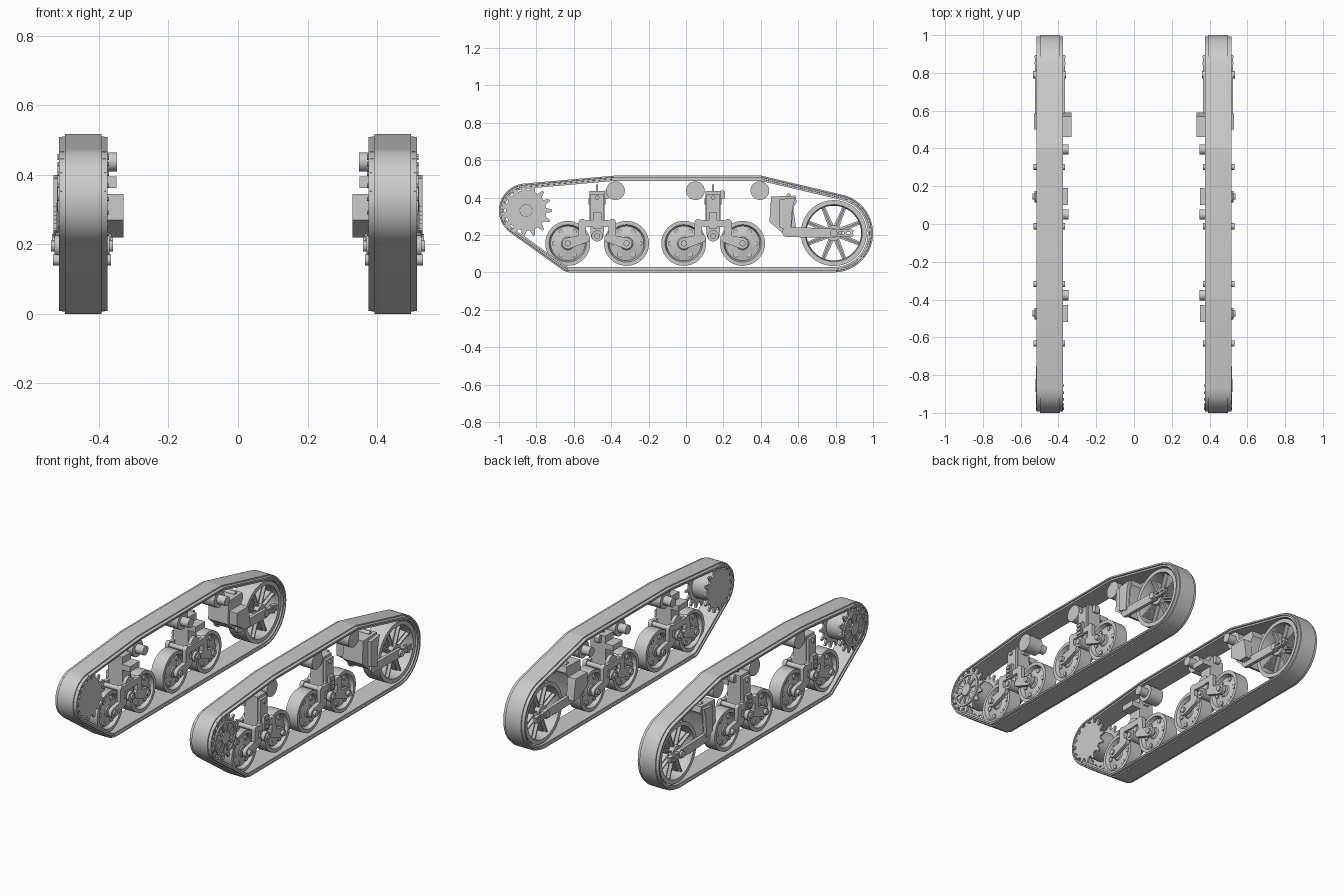
import bpy, bmesh
from math import cos, sin, tau, pi

if "Cube" in bpy.data.objects:
    bpy.data.objects.remove(bpy.data.objects["Cube"])

grey = bpy.data.materials.new("plain grey")
grey.use_nodes = True
grey.diffuse_color = (0.6, 0.6, 0.6, 1)
grey.node_tree.nodes["Principled BSDF"].inputs["Base Color"].default_value = grey.diffuse_color

MID = 0.445          # centre of a track across x
made = []


def hull(circles, n=32):
    """Convex outline round circles (y, z, r), kept as circle + angle."""
    pts = sorted((round(y + r * cos(tau * k / n), 6), round(z + r * sin(tau * k / n), 6), y, z, r, tau * k / n)
                 for y, z, r in circles for k in range(n))

    def chain(seq):
        out = []
        for p in seq:
            while len(out) > 1 and ((out[-1][0] - out[-2][0]) * (p[1] - out[-2][1])
                                    - (out[-1][1] - out[-2][1]) * (p[0] - out[-2][0])) <= 1e-8:
                out.pop()
            out.append(p)
        return out[:-1]
    return [p[2:] for p in chain(pts) + chain(pts[::-1])]


def prism(bm, pts, x0, x1):
    """Extrude a y-z outline from x0 to x1."""
    a = [bm.verts.new((x0, y, z)) for y, z in pts]
    b = [bm.verts.new((x1, y, z)) for y, z in pts]
    bm.faces.new(a)
    bm.faces.new(b[::-1])
    for i in range(len(a)):
        bm.faces.new((a[i - 1], a[i], b[i], b[i - 1]))


def rounded(bm, circles, x0, x1, n=24):
    prism(bm, [(y + r * cos(a), z + r * sin(a)) for y, z, r, a in hull(circles, n)], x0, x1)


def disc(bm, y, z, r, x0, x1, n=32):
    rounded(bm, [(y, z, r)], x0, x1, n)


def box(bm, x0, x1, y0, y1, z0, z1):
    prism(bm, [(y0, z0), (y1, z0), (y1, z1), (y0, z1)], x0, x1)


def skin(bm, rings):
    """Closed grid of faces through closed rings."""
    rows = [[bm.verts.new(p) for p in ring] for ring in rings]
    for i in range(len(rows)):
        for j in range(len(rows[0])):
            bm.faces.new((rows[i - 1][j - 1], rows[i][j - 1], rows[i][j], rows[i - 1][j]))


def lathe(bm, section, y, z, n=48):
    """Spin a closed (x offset, radius) section round an axle."""
    skin(bm, [[(MID + x, y + r * cos(tau * k / n), z + r * sin(tau * k / n)) for x, r in section]
              for k in range(n)])


def finish(bm, name):
    bmesh.ops.recalc_face_normals(bm, faces=bm.faces)
    mesh = bpy.data.meshes.new(name)
    bm.to_mesh(mesh)
    bm.free()
    mesh.materials.append(grey)
    ob = bpy.data.objects.new(name, mesh)
    bpy.context.collection.objects.link(ob)
    ob.modifiers.new("other_side", "MIRROR").use_axis = (True, False, False)
    made.append(ob)


SPROCKET, IDLER = (-0.855, 0.33), (0.79, 0.21)

# Track belt: stepped cross-section swept round the running gear
route = hull([(*SPROCKET, 0.145), (*IDLER, 0.21), (-0.62, 0.07, 0.07),
              (-0.38, 0.457, 0.06), (0.395, 0.457, 0.06)], 64)
section = [(-0.07, 0.008), (-0.052, 0.007), (-0.052, 0), (0.052, 0), (0.052, 0.007), (0.07, 0.008),
           (0.07, 0.017), (0.062, 0.018), (0.062, 0.028), (-0.062, 0.028), (-0.062, 0.018), (-0.07, 0.017)]
bm = bmesh.new()
skin(bm, [[(MID + x, y + (r - d) * cos(a), z + (r - d) * sin(a)) for x, d in section]
          for y, z, r, a in route])
finish(bm, "track_belt")

# Drive sprocket: two toothed discs, drum between, spoked outer face
bm = bmesh.new()
sy, sz = SPROCKET
teeth = 15
gear = []
for t in range(teeth):
    for f, r in ((-0.32, 0.108), (-0.1, 0.138), (0.1, 0.138), (0.32, 0.108)):
        a = tau * (t + f) / teeth
        gear.append((sy + r * cos(a), sz + r * sin(a)))
for side in (-1, 1):
    prism(bm, gear, MID + side * 0.055, MID + side * 0.066)
    # Bolt heads round the wrapped part of the sprocket
    for k in range(9):
        a = pi * (0.5 + 0.1 * k)
        disc(bm, sy + 0.124 * cos(a), sz + 0.124 * sin(a), 0.006, MID + side * 0.06, MID + side * 0.074, 8)
disc(bm, sy, sz, 0.085, MID - 0.055, MID + 0.055)
lathe(bm, [(0.06, 0.1), (0.074, 0.1), (0.074, 0.086), (0.06, 0.086)], sy, sz)
for k in range(10):
    a = tau * k / 10
    rounded(bm, [(sy + 0.03 * cos(a), sz + 0.03 * sin(a), 0.004),
                 (sy + 0.088 * cos(a), sz + 0.088 * sin(a), 0.008)], MID + 0.06, MID + 0.072, 8)
disc(bm, sy, sz, 0.035, MID + 0.06, MID + 0.076)
finish(bm, "drive_sprocket")

# Spoked idler wheel
bm = bmesh.new()
iy, iz = IDLER
lathe(bm, [(-0.055, 0.176), (0.055, 0.176), (0.055, 0.152), (0.02, 0.146), (-0.02, 0.146), (-0.055, 0.152)], iy, iz, 64)
for k in range(8):
    a = tau * (k + 0.5) / 8
    c, s = cos(a), sin(a)
    rounded(bm, [(iy + 0.03 * c, iz + 0.03 * s, 0.015), (iy + 0.15 * c, iz + 0.15 * s, 0.01)], MID - 0.02, MID + 0.02, 12)
    rounded(bm, [(iy + 0.03 * c, iz + 0.03 * s, 0.005), (iy + 0.15 * c, iz + 0.15 * s, 0.004)], MID - 0.04, MID + 0.04, 8)
disc(bm, iy, iz, 0.042, MID - 0.05, MID + 0.05)
disc(bm, iy, iz, 0.02, 0.36, 0.535)
finish(bm, "idler_wheel")

# Idler bracket with fork arms and tension adjusters
bm = bmesh.new()
bracket = [(0.455, 0.405), (0.585, 0.41), (0.592, 0.375), (0.575, 0.35), (0.565, 0.25),
           (0.55, 0.195), (0.51, 0.215), (0.446, 0.27)]
prism(bm, bracket, 0.38, 0.51)
prism(bm, [(0.46, 0.27), (0.535, 0.22), (0.59, 0.22), (0.58, 0.3), (0.57, 0.345), (0.46, 0.345)], 0.33, 0.38)
prism(bm, [(0.5, 0.24), (0.56, 0.22), (0.57, 0.35), (0.585, 0.4), (0.5, 0.39)], 0.51, 0.53)
disc(bm, 0.55, 0.41, 0.012, 0.4, 0.49, 12)
for x0, x1 in ((0.365, 0.385), (0.503, 0.523)):
    rounded(bm, [(0.54, 0.215, 0.026), (0.77, iz, 0.02), (iy, iz, 0.026)], x0, x1)
    for dz in (-0.012, 0.012):
        rounded(bm, [(iy, iz + dz, 0.006), (0.89, iz + dz, 0.006)], x0, x1, 8)
    box(bm, x0 - 0.003, x1 + 0.003, 0.845, 0.858, iz - 0.022, iz + 0.022)
    box(bm, x0 - 0.003, x1 + 0.003, 0.878, 0.89, iz - 0.018, iz + 0.018)
finish(bm, "idler_bracket")

# Road wheels: dished, with a ring of raised bumps
bm = bmesh.new()
half = [(0.04, 0.12), (0.04, 0.1), (0.016, 0.092), (0.028, 0.035), (0.034, 0.03), (0.034, 0.008)]
dish = half + [(-x, r) for x, r in half[::-1]]
BOGIES = (-0.475, 0.145)
AXLE_Z = 0.155
for by in BOGIES:
    for s in (-1, 1):
        wy = by + s * 0.157
        lathe(bm, dish, wy, AXLE_Z)
        for k in range(6):
            a = tau * k / 6
            disc(bm, wy + 0.072 * cos(a), AXLE_Z + 0.072 * sin(a), 0.013, MID - 0.028, MID + 0.028, 12)
        disc(bm, wy, AXLE_Z, 0.016, 0.365, 0.532, 16)
finish(bm, "road_wheels")

# Suspension bogies: upright, swing arms both sides, pivot and brackets
bm = bmesh.new()
for by in BOGIES:
    box(bm, 0.405, 0.49, by - 0.04, by + 0.04, 0.27, 0.435)
    rounded(bm, [(by, 0.2, 0.034), (by, 0.27, 0.04)], 0.385, 0.505)
    box(bm, 0.35, 0.41, by - 0.045, by + 0.045, 0.362, 0.395)
    box(bm, 0.49, 0.505, by - 0.035, by + 0.035, 0.25, 0.42)
    # Layered spring block and bolts on the outer face
    box(bm, 0.505, 0.522, by - 0.022, by + 0.022, 0.235, 0.32)
    for k in range(3):
        box(bm, 0.515, 0.53, by - 0.016, by + 0.016, 0.245 + 0.025 * k, 0.26 + 0.025 * k)
    disc(bm, by, 0.4, 0.012, 0.5, 0.515, 12)
    # Pin and lifting loop
    box(bm, 0.44, 0.45, by - 0.005, by + 0.005, 0.43, 0.47)
    rounded(bm, [(by + 0.05, 0.405, 0.014), (by + 0.05, 0.425, 0.014)], 0.43, 0.46, 16)
    disc(bm, by, 0.195, 0.03, 0.37, 0.528)
    disc(bm, by, 0.195, 0.016, 0.36, 0.538, 12)
    for s in (-1, 1):
        for x0, x1 in ((0.375, 0.398), (0.492, 0.515)):
            rounded(bm, [(by + s * 0.157, AXLE_Z, 0.03), (by + s * 0.06, 0.182, 0.022)], x0, x1)
            rounded(bm, [(by + s * 0.082, 0.19, 0.02), (by + s * 0.08, 0.265, 0.02)], x0, x1)
            rounded(bm, [(by, 0.26, 0.02), (by + s * 0.08, 0.262, 0.016)], x0, x1)
        disc(bm, by + s * 0.08, 0.265, 0.014, 0.385, 0.505, 12)
finish(bm, "suspension_bogies")

# Return rollers with inboard stub axles
bm = bmesh.new()
for ry in (-0.377, 0.05, 0.395):
    disc(bm, ry, 0.437, 0.05, 0.4, 0.49)
    disc(bm, ry, 0.437, 0.027, 0.348, 0.4, 24)
finish(bm, "return_rollers")

# Smooth the round surfaces, keep edges sharp
bpy.ops.object.select_all(action="DESELECT")
for ob in made:
    ob.select_set(True)
bpy.context.view_layer.objects.active = made[0]
bpy.ops.object.shade_smooth_by_angle(angle=0.5)
